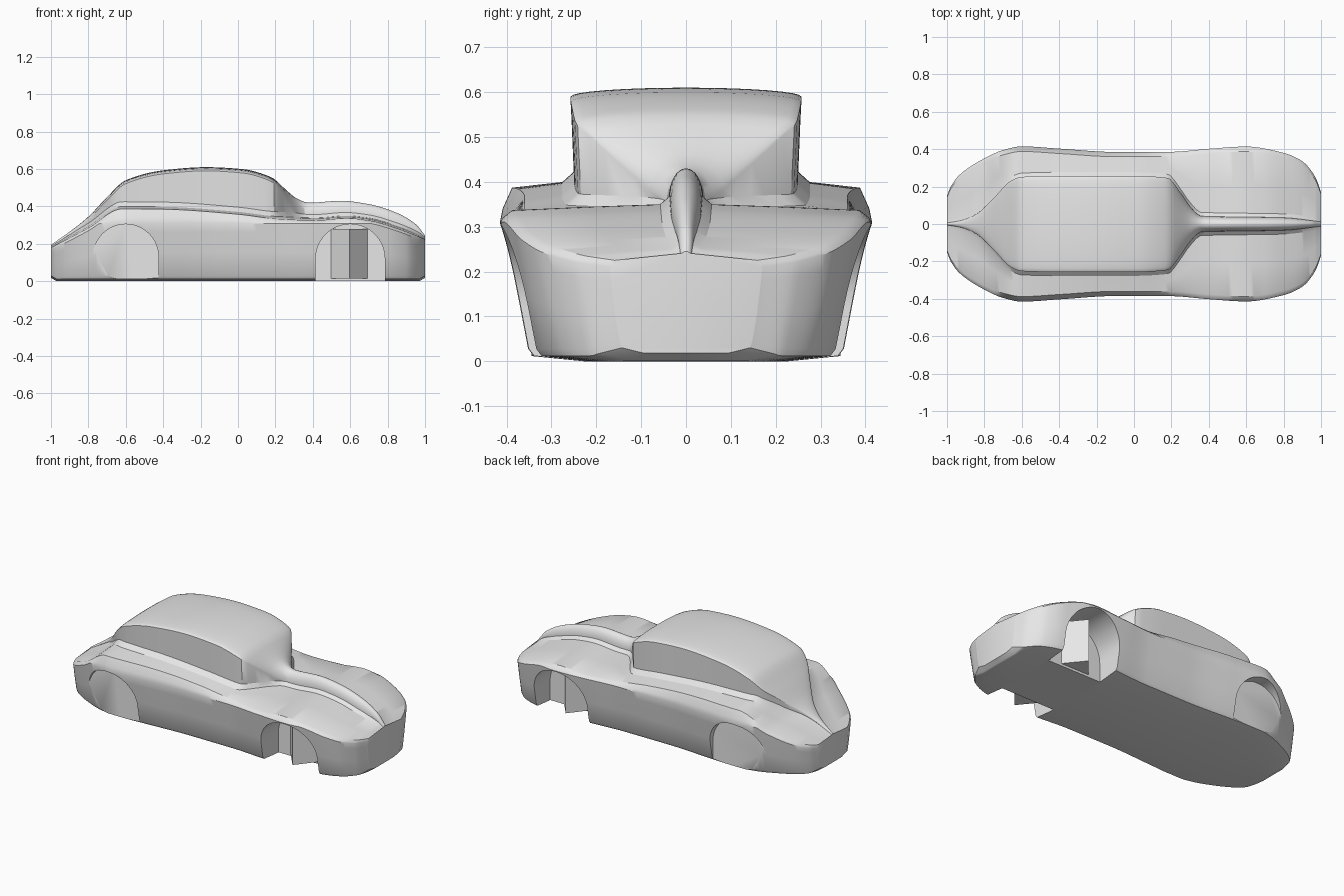
import bpy
import bmesh
from math import sin, cos, pi

cube = bpy.data.objects.get("Cube")
if cube:
    bpy.data.objects.remove(cube, do_unlink=True)

grey = bpy.data.materials.new("plain grey")
grey.use_nodes = True
grey.diffuse_color = (0.8, 0.8, 0.8, 1)
grey.node_tree.nodes["Principled BSDF"].inputs["Base Color"].default_value = (0.8, 0.8, 0.8, 1)

# Profiles along the length: (x, value)
HALF_WIDTH = [(-1, .15), (-.98, .2), (-.93, .265), (-.82, .34), (-.7, .395), (-.6, .415), (-.4, .403),
              (-.1, .385), (.2, .386), (.4, .402), (.6, .414), (.8, .38), (.9, .335), (.97, .25), (1, .17)]
SHOULDER = [(-1, .18), (-.8, .285), (-.62, .387), (-.4, .385), (0, .358), (.2, .334),
            (.42, .326), (.58, .337), (.7, .325), (.85, .283), (1, .225)]
ROOF = [(-1, .195), (-.9, .265), (-.8, .345), (-.7, .45), (-.6, .54), (-.4, .593), (-.17, .61),
        (.02, .6), (.18, .555), (.25, .495), (.31, .445), (.38, .42), (.55, .43), (.7, .412),
        (.85, .365), (.95, .305), (1, .245)]
CABIN_HALF = [(-1, .006), (-.92, .02), (-.84, .055), (-.74, .15), (-.66, .23), (-.6, .252), (-.4, .257),
              (0, .257), (.18, .247), (.24, .18), (.3, .095), (.36, .042), (.8, .034), (1, .012)]
CROWN = [(-1, .012), (-.6, .018), (.18, .022), (.36, .07), (.8, .07), (1, .015)]


def smooth_lookup(table, x):
    """Monotone cubic interpolation of a profile."""
    steps = [(b[1] - a[1]) / (b[0] - a[0]) for a, b in zip(table, table[1:])]
    slopes = [steps[0]]
    for p, q in zip(steps, steps[1:]):
        slopes.append(2 * p * q / (p + q) if p * q > 0 else 0)
    slopes.append(steps[-1])
    for i, (a, b) in enumerate(zip(table, table[1:])):
        if x <= b[0] or i == len(steps) - 1:
            h = b[0] - a[0]
            t = (x - a[0]) / h
            u = 1 - t
            return (a[1] * (1 + 2 * t) * u * u + b[1] * t * t * (3 - 2 * t)
                    + h * t * u * (u * slopes[i] - t * slopes[i + 1]))


def section(x):
    """Closed cross-section ring of the shell at x."""
    w, belt, roof, c, crown = (smooth_lookup(t, x) for t in (HALF_WIDTH, SHOULDER, ROOF, CABIN_HALF, CROWN))
    floor = max(0, abs(x) - .97) * .6
    wide = min(.31, belt - .015)
    crown = min(crown, (roof - belt) * .7)
    half = [(0, floor), (w * .55, floor), (w * .84, floor + .012), (w * .87, floor + .028),
            (w * .93, wide * .5), (w * .98, wide * .85), (w, wide),
            (w * .985, wide + (belt - wide) * .4), (w * .935, belt)]
    gap = w * .935 - c
    lift = min(.013, (roof - belt) * .3)
    half += [(c + gap * .5, belt + lift * .6), (c + min(.02, gap * .2), belt + lift)]
    half += [(c * .97, belt + lift + min(.025, (roof - belt) * .2))]
    half += [(c * cos(a), roof - crown + crown * sin(a)) for a in [k * pi / 16 for k in range(9)]]
    half[-1] = (0, roof)
    ring = half + [(-y, z) for y, z in reversed(half[1:-1])]
    return [(x, y, z) for y, z in ring]


def finish(name, bm):
    """Turn a bmesh into a named object."""
    bmesh.ops.recalc_face_normals(bm, faces=bm.faces)
    mesh = bpy.data.meshes.new(name)
    bm.to_mesh(mesh)
    bm.free()
    mesh.materials.append(grey)
    obj = bpy.data.objects.new(name, mesh)
    bpy.context.collection.objects.link(obj)
    return obj


def prism(name, outline, offset):
    """Extrude a flat outline by an offset."""
    bm = bmesh.new()
    face = bm.faces.new([bm.verts.new(p) for p in outline])
    out = bmesh.ops.extrude_face_region(bm, geom=[face])
    bmesh.ops.translate(bm, vec=offset, verts=[v for v in out["geom"] if isinstance(v, bmesh.types.BMVert)])
    return finish(name, bm)


# Car shell: one loft covering lower body, cabin and bonnet ridge
COUNT = 130
bm = bmesh.new()
rings = [[bm.verts.new(p) for p in section(-cos(pi * i / COUNT))] for i in range(COUNT + 1)]
for a, b in zip(rings, rings[1:]):
    for i in range(len(a)):
        j = (i + 1) % len(a)
        bm.faces.new((a[i], a[j], b[j], b[i]))
bm.faces.new(rings[0])
bm.faces.new(rings[-1])
shell = finish("car_shell", bm)

# Wheel wells: deep in front, shallow behind
for side in (-1, 1):
    for x, r, inner in ((.6, .185, .2), (-.6, .175, .345)):
        y = side * inner
        arch = [(x + r, y, -.1)]
        arch += [(x + r * cos(k * pi / 32), y, .305 - r + r * sin(k * pi / 32)) for k in range(33)]
        arch += [(x - r, y, -.1)]
        cutter = prism("wheel_well_cutter", arch, (0, side * .4, 0))
        cutter.hide_render = True
        mod = shell.modifiers.new("wheel_well", "BOOLEAN")
        mod.operation = "DIFFERENCE"
        mod.solver = "EXACT"
        mod.object = cutter
        bpy.context.view_layer.objects.active = shell
        bpy.ops.object.modifier_apply(modifier=mod.name)
        bpy.data.objects.remove(cutter, do_unlink=True)

    # Upright wedge inside each front well
    plan = [(.49, side * .19, .015), (.595, side * .32, .015), (.7, side * .19, .015)]
    prism("left_well_wedge" if side > 0 else "right_well_wedge", plan, (0, 0, .265))

bpy.ops.object.select_all(action="DESELECT")
shell.select_set(True)
bpy.context.view_layer.objects.active = shell
bpy.ops.object.shade_smooth_by_angle(angle=pi / 6)
